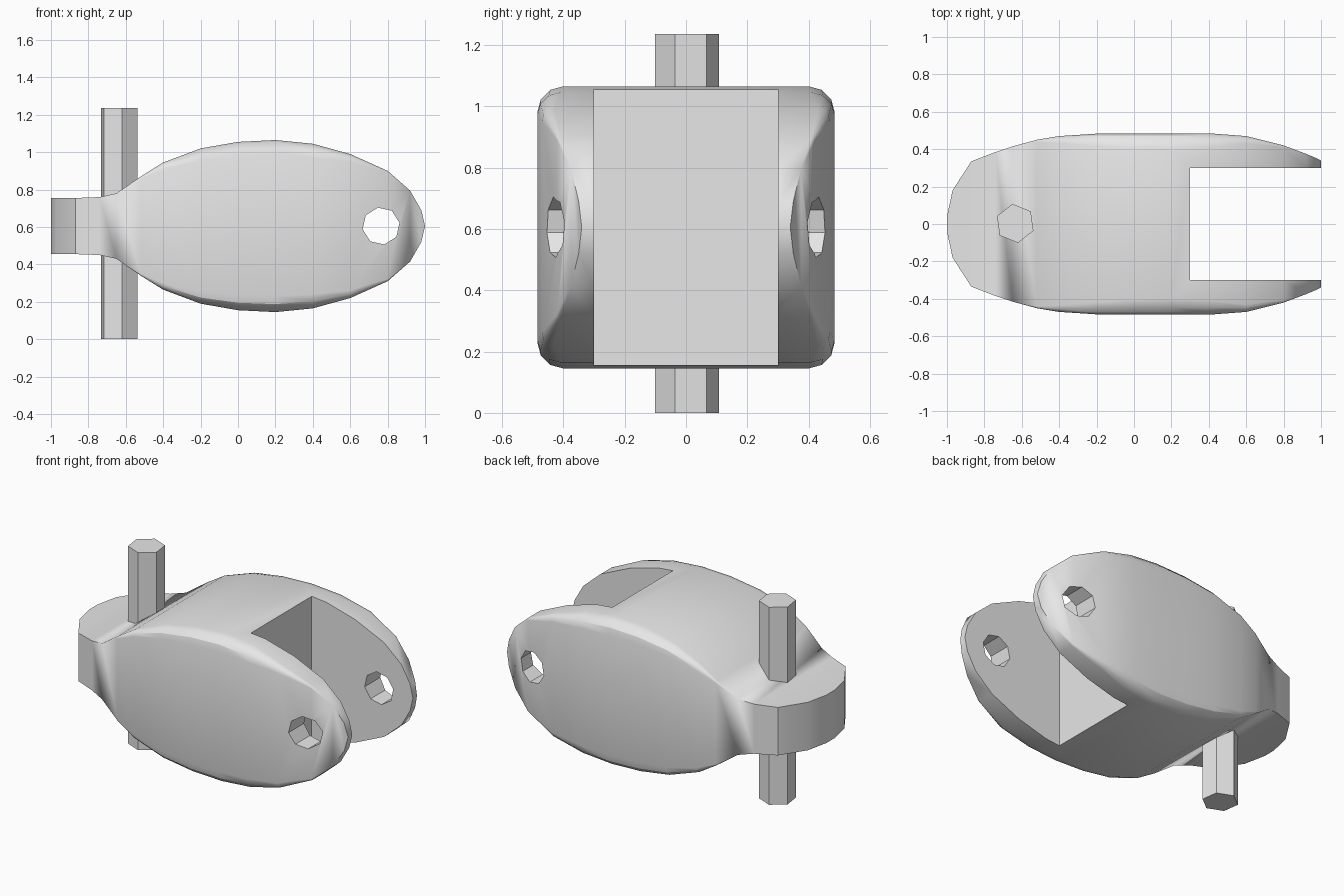
import bpy, bmesh
from math import sin, cos, pi, radians
from mathutils import Matrix

cube = bpy.data.objects.get("Cube")
if cube:
    bpy.data.objects.remove(cube, do_unlink=True)

grey = bpy.data.materials.new("plain_grey")
grey.use_nodes = True
grey.diffuse_color = (0.8, 0.8, 0.8, 1)
grey.node_tree.nodes["Principled BSDF"].inputs["Base Color"].default_value = (0.8, 0.8, 0.8, 1)

MID = 0.605      # height of the body's centre line
CORNER = 4       # points on each rounded corner


def to_object(name, bm):
    bmesh.ops.recalc_face_normals(bm, faces=bm.faces)
    mesh = bpy.data.meshes.new(name)
    bm.to_mesh(mesh)
    bm.free()
    mesh.materials.append(grey)
    obj = bpy.data.objects.new(name, mesh)
    bpy.context.collection.objects.link(obj)
    return obj


def select_only(obj):
    bpy.ops.object.select_all(action='DESELECT')
    obj.select_set(True)
    bpy.context.view_layer.objects.active = obj


def prism(name, sides, radius, depth, matrix):
    bm = bmesh.new()
    bmesh.ops.create_cone(bm, cap_ends=True, segments=sides, radius1=radius,
                          radius2=radius, depth=depth, matrix=matrix)
    return to_object(name, bm)


def cut(target, cutter):
    cutter.hide_render = True
    mod = target.modifiers.new("cut", 'BOOLEAN')
    mod.operation = 'DIFFERENCE'
    mod.solver = 'EXACT'
    mod.object = cutter
    select_only(target)
    bpy.ops.object.modifier_apply(modifier=mod.name)
    bpy.data.objects.remove(cutter, do_unlink=True)


def section(bm, x, w, h, r):
    """Rounded rectangle across the body at one station."""
    ring = []
    for k, (sy, sz) in enumerate([(1, 1), (-1, 1), (-1, -1), (1, -1)]):
        for i in range(CORNER):
            a = (k + i / (CORNER - 1)) * pi / 2
            ring.append(bm.verts.new((x, sy * (w - r) + r * cos(a),
                                      MID + sz * (h - r) + r * sin(a))))
    return ring


# Body stations: x, half width, half height, corner radius
stations = [
    (-1.0, 0.04, 0.15, 0), (-0.97, 0.18, 0.15, 0), (-0.87, 0.335, 0.15, 0),
    (-0.74, 0.385, 0.155, 0), (-0.65, 0.415, 0.175, 0), (-0.52, 0.45, 0.265, 0.01),
    (-0.4, 0.47, 0.34, 0.035), (-0.2, 0.483, 0.415, 0.065), (0, 0.485, 0.45, 0.08),
    (0.2, 0.485, 0.46, 0.085), (0.4, 0.485, 0.44, 0.075), (0.6, 0.47, 0.385, 0.04),
    (0.8, 0.42, 0.295, 0.012), (0.92, 0.375, 0.19, 0), (0.98, 0.35, 0.085, 0),
    (1.0, 0.34, 0, 0),
]
bm = bmesh.new()
rings = [section(bm, *s) for s in stations]
for a, b in zip(rings, rings[1:]):
    for i in range(len(a)):
        j = (i + 1) % len(a)
        bm.faces.new((a[i], a[j], b[j], b[i]))
bm.faces.new(rings[0])
bmesh.ops.remove_doubles(bm, verts=bm.verts, dist=0.0005)
body = to_object("fork_body", bm)

# Fork slot
bm = bmesh.new()
bmesh.ops.create_cube(bm, size=1, matrix=Matrix.Translation((0.8, 0, MID))
                      @ Matrix.Diagonal((1, 0.6, 2, 1)))
cut(body, to_object("slot_cutter", bm))

# Cross hole through both fork arms
cut(body, prism("hole_cutter", 8, 0.1, 2, Matrix.Translation((0.765, 0, MID))
                @ Matrix.Rotation(pi / 2, 4, 'X') @ Matrix.Rotation(radians(10), 4, 'Z')))

select_only(body)
bpy.ops.object.shade_smooth_by_angle(angle=radians(30))

# Upright hexagonal pin through the tail
PIN_HEIGHT = 1.235
prism("hinge_pin", 6, 0.105, PIN_HEIGHT,
      Matrix.Translation((-0.635, 0.003, PIN_HEIGHT / 2)) @ Matrix.Rotation(radians(8), 4, 'Z'))
